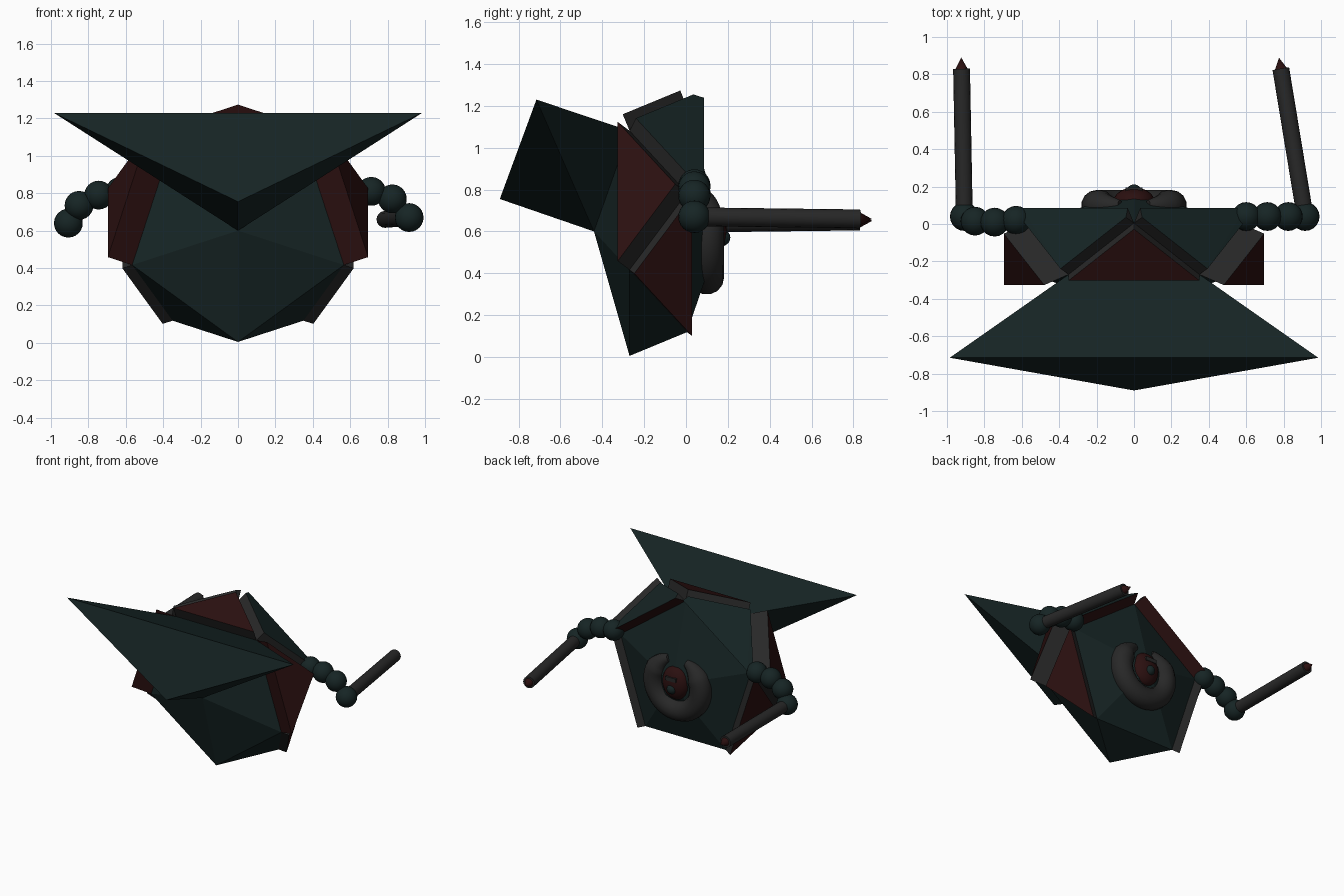
import bpy, bmesh, math
from mathutils import Vector

if "Cube" in bpy.data.objects:
    bpy.data.objects.remove(bpy.data.objects["Cube"])


def material(name, rgb):
    m = bpy.data.materials.new(name)
    m.diffuse_color = (*rgb, 1)
    m.use_nodes = True
    m.node_tree.nodes["Principled BSDF"].inputs["Base Color"].default_value = m.diffuse_color
    return m


GREEN = material("dark_teal", (0.008, 0.018, 0.018))
RED = material("dark_red", (0.024, 0.005, 0.005))
GREY = material("charcoal", (0.021, 0.021, 0.021))


def hull(name, points, mats, pick=lambda n: 0):
    """Flat-faced convex solid; pick(normal) chooses the material slot."""
    bm = bmesh.new()
    for p in points:
        bm.verts.new(p)
    bmesh.ops.convex_hull(bm, input=bm.verts)
    bmesh.ops.recalc_face_normals(bm, faces=bm.faces)
    for f in bm.faces:
        f.material_index = pick(f.normal)
    me = bpy.data.meshes.new(name)
    bm.to_mesh(me)
    bm.free()
    for m in mats:
        me.materials.append(m)
    ob = bpy.data.objects.new(name, me)
    bpy.context.collection.objects.link(ob)
    return ob


def finish(name, mat, smooth=True):
    ob = bpy.context.object
    ob.name = name
    ob.data.materials.append(mat)
    if smooth:
        bpy.ops.object.shade_smooth_by_angle(angle=math.radians(40))
    return ob


# Body: flattened icosahedron with its five-fold axis along y
CZ, RING = 0.60, 0.595


def ring_point(deg, y, r=RING):
    a = math.radians(deg)
    return Vector((r * math.cos(a), y, CZ + r * math.sin(a)))


def front(deg):
    return ring_point(deg, -0.27)


def back(deg):
    return ring_point(deg, 0.005)


nose = Vector((0, -0.44, CZ))
tail = Vector((0, 0.17, CZ))
hull("body_core", [nose, tail] + [front(-90 + 72 * i) for i in range(5)]
     + [back(90 + 72 * i) for i in range(5)], [GREEN])


# Raised armour panels on the belt faces
def panel(name, tri, depth, cap, rim, rim_sign, extra=()):
    n = (tri[1] - tri[0]).cross(tri[2] - tri[0]).normalized()
    mid = sum(tri, Vector()) / 3
    if n.dot(mid - Vector((0, -0.13, CZ))) < 0:
        n = -n

    def pick(fn):
        if fn.dot(n) > 0.97:
            return 0
        return 1 if fn.y * rim_sign > 0.5 else 2
    pts = list(tri) + [p + n * depth for p in tri] + list(extra)
    hull(name, pts, [cap, rim, GREY], pick)


panel("top_panel", [front(54), front(126), back(90)], 0.085, RED, GREY, 1)
for side, flip in (("right", False), ("left", True)):
    def a(d):
        return 180 - d if flip else d
    panel(side + "_upper_panel", [back(a(90)), back(a(18)), front(a(54))], 0.08, GREEN, RED, 1,
          [ring_point(a(87), 0.085, 0.64), ring_point(a(21), 0.085, 0.64)])
    panel(side + "_cheek_panel", [front(a(54)), front(a(-18)), back(a(18))], 0.148, RED, RED, -1)
    panel(side + "_lower_panel", [back(a(18)), back(a(-54)), front(a(-18))], 0.06, RED, GREY, 1)

# Flared visor growing out of the upper front face
hull("visor", [nose, front(54), front(126), (0, -0.89, 0.755),
               (0.985, -0.715, 1.23), (-0.985, -0.715, 1.23)], [GREEN])

# Open ring on the back, tapering to the gap at the top
cu = bpy.data.curves.new("back_ring", 'CURVE')
cu.dimensions = '3D'
cu.bevel_depth = 0.082
cu.bevel_resolution = 5
cu.use_fill_caps = True
N = 48
sp = cu.splines.new('POLY')
sp.points.add(N)
for i, p in enumerate(sp.points):
    t = math.radians(112 + 316 * i / N)
    p.co = (0.2 * math.cos(t), 0.1, 0.58 + 0.2 * math.sin(t), 1)
    p.radius = min(1, 0.35 + 5 * min(i, N - i) / N)
ring = bpy.data.objects.new("back_ring", cu)
bpy.context.collection.objects.link(ring)
bpy.context.view_layer.objects.active = ring
ring.select_set(True)
bpy.ops.object.convert(target='MESH')
finish("back_ring", GREY)

# Core inside the ring
bpy.ops.mesh.primitive_uv_sphere_add(segments=24, ring_count=12, radius=1, location=(0, 0.12, 0.6))
bpy.context.object.scale = (0.11, 0.075, 0.13)
finish("ring_core", RED)
bpy.ops.mesh.primitive_cube_add(size=1, location=(0, 0.175, 0.65))
bpy.context.object.scale = (0.09, 0.04, 0.03)
finish("core_bar", GREY, False)
bpy.ops.mesh.primitive_uv_sphere_add(segments=16, ring_count=8, radius=0.04, location=(0, 0.172, 0.57))
finish("core_bead", GREEN)


# Arms: bead chain, straight forearm and pointed tip
def rod(name, p, q, r1, r2, mat):
    p, q = Vector(p), Vector(q)
    bpy.ops.mesh.primitive_cone_add(vertices=16, radius1=r1, radius2=r2, depth=(q - p).length,
                                    location=(p + q) / 2)
    bpy.context.object.rotation_euler = (q - p).to_track_quat('Z', 'Y').to_euler()
    finish(name, mat)


arms = {
    "left": ([(-0.63, 0.02, 0.81), (-0.745, 0.01, 0.79), (-0.85, 0.015, 0.735), (-0.907, 0.04, 0.64)],
             (-0.922, 0.83, 0.65)),
    "right": ([(0.60, 0.04, 0.82), (0.713, 0.04, 0.81), (0.825, 0.04, 0.77), (0.915, 0.04, 0.67)],
              (0.785, 0.83, 0.66)),
}
for side, (beads, hand) in arms.items():
    for i, c in enumerate(beads):
        bpy.ops.mesh.primitive_uv_sphere_add(segments=20, ring_count=12, radius=0.077, location=c)
        finish(f"{side}_arm_bead_{i + 1}", GREEN)
    rod(side + "_forearm", beads[-1], hand, 0.045, 0.045, GREY)
    d = (Vector(hand) - Vector(beads[-1])).normalized()
    rod(side + "_tip", hand, Vector(hand) + d * 0.06, 0.032, 0, RED)
